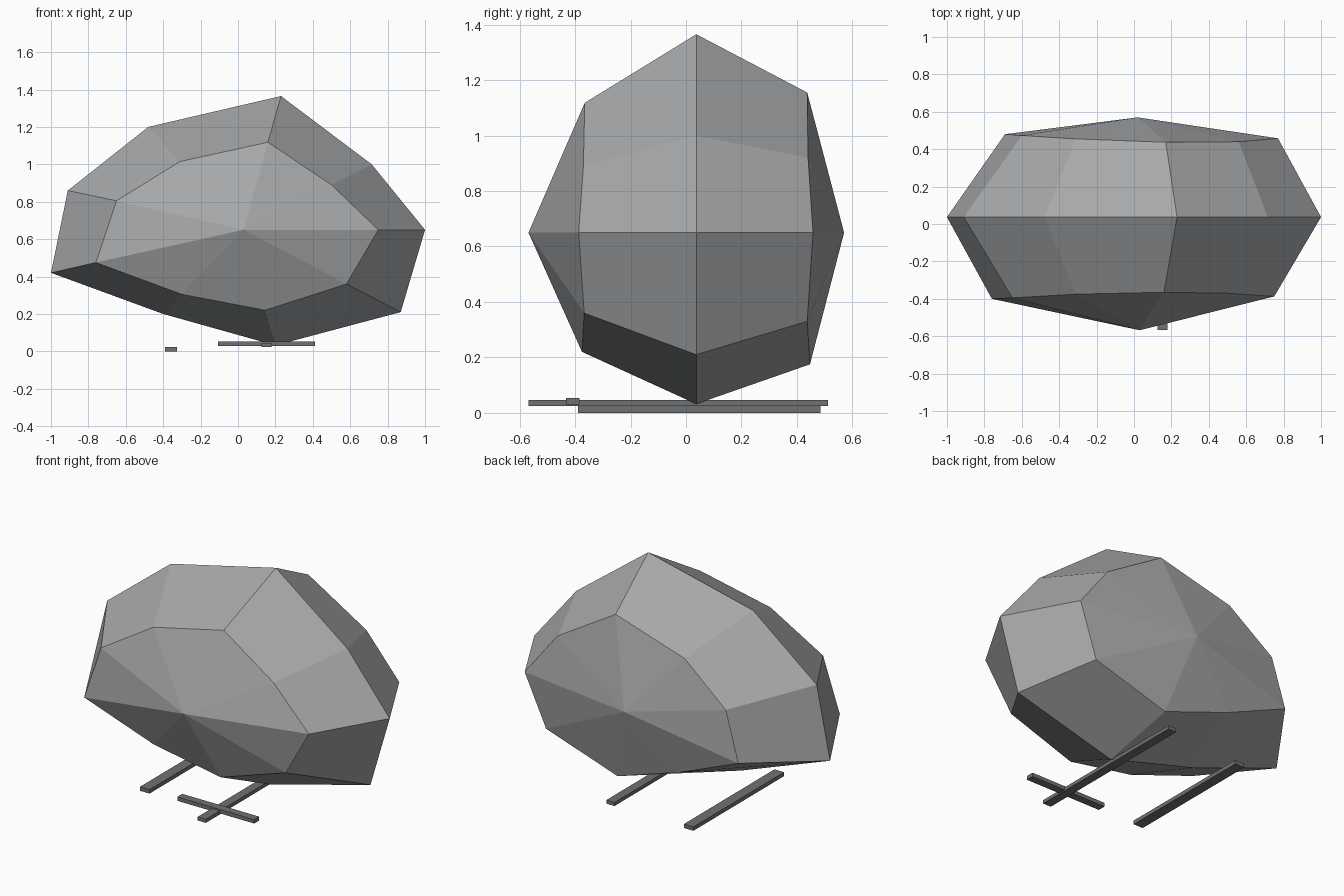
import bpy, bmesh
from mathutils import Matrix

if "Cube" in bpy.data.objects:
    bpy.data.objects.remove(bpy.data.objects["Cube"], do_unlink=True)


def material(name, rgb):
    mat = bpy.data.materials.new(name)
    mat.use_nodes = True
    mat.diffuse_color = (*rgb, 1)
    mat.node_tree.nodes["Principled BSDF"].inputs["Base Color"].default_value = (*rgb, 1)
    return mat


stone = material("stone grey", (0.38, 0.39, 0.40))
dark = material("dark grey", (0.16, 0.165, 0.17))


def finish(name, bm, mat):
    bmesh.ops.recalc_face_normals(bm, faces=bm.faces)
    mesh = bpy.data.meshes.new(name)
    bm.to_mesh(mesh)
    bm.free()
    mesh.materials.append(mat)
    obj = bpy.data.objects.new(name, mesh)
    bpy.context.collection.objects.link(obj)
    return obj


# Boulder: a nine-sided girdle, a smaller ring on each side, and two peaks
girdle = [(1, .65), (.715, 1), (.23, 1.365), (-.48, 1.2), (-.91, .86),
          (-1, .42), (-.4, .2), (.2, .032), (.87, .21)]
front_ring = [(.75, -.387, .65), (.5, -.37, .89), (.16, -.365, 1.118),
              (-.31, -.375, 1.015), (-.65, -.395, .805), (-.76, -.4, .475),
              (-.3, -.385, .305), (.145, -.375, .22), (.58, -.367, .36)]
back_ring = [(.77, .458, .65), (.56, .44, .92), (.17, .437, 1.155),
             (-.31, .455, 1.02), (-.6, .473, .79), (-.69, .48, .49),
             (-.28, .465, .32), (.15, .447, .175), (.64, .437, .33)]

bm = bmesh.new()
middle = [bm.verts.new((x, .037, z)) for x, z in girdle]
for ring_points, peak_point in ((front_ring, (.03, -.568, .65)),
                                (back_ring, (.02, .57, .65))):
    ring = [bm.verts.new(p) for p in ring_points]
    peak = bm.verts.new(peak_point)
    for i in range(len(ring)):
        j = (i + 1) % len(ring)
        bm.faces.new((middle[i], middle[j], ring[j], ring[i]))
        bm.faces.new((ring[i], ring[j], peak))
finish("boulder", bm, stone)


# Flat bars lying below the boulder
def bar(name, low, high):
    bm = bmesh.new()
    bmesh.ops.create_cube(bm, size=1)
    size = [b - a for a, b in zip(low, high)]
    centre = [(a + b) / 2 for a, b in zip(low, high)]
    bmesh.ops.transform(bm, verts=bm.verts,
                        matrix=Matrix.Translation(centre) @ Matrix.Diagonal((*size, 1)))
    finish(name, bm, dark)


bar("right_ground_bar", (-.39, -.39, 0), (-.325, .485, .024))
bar("left_ground_bar", (.125, -.568, .024), (.18, .512, .046))
bar("cross_bar", (-.108, -.432, .03), (.412, -.384, .054))
